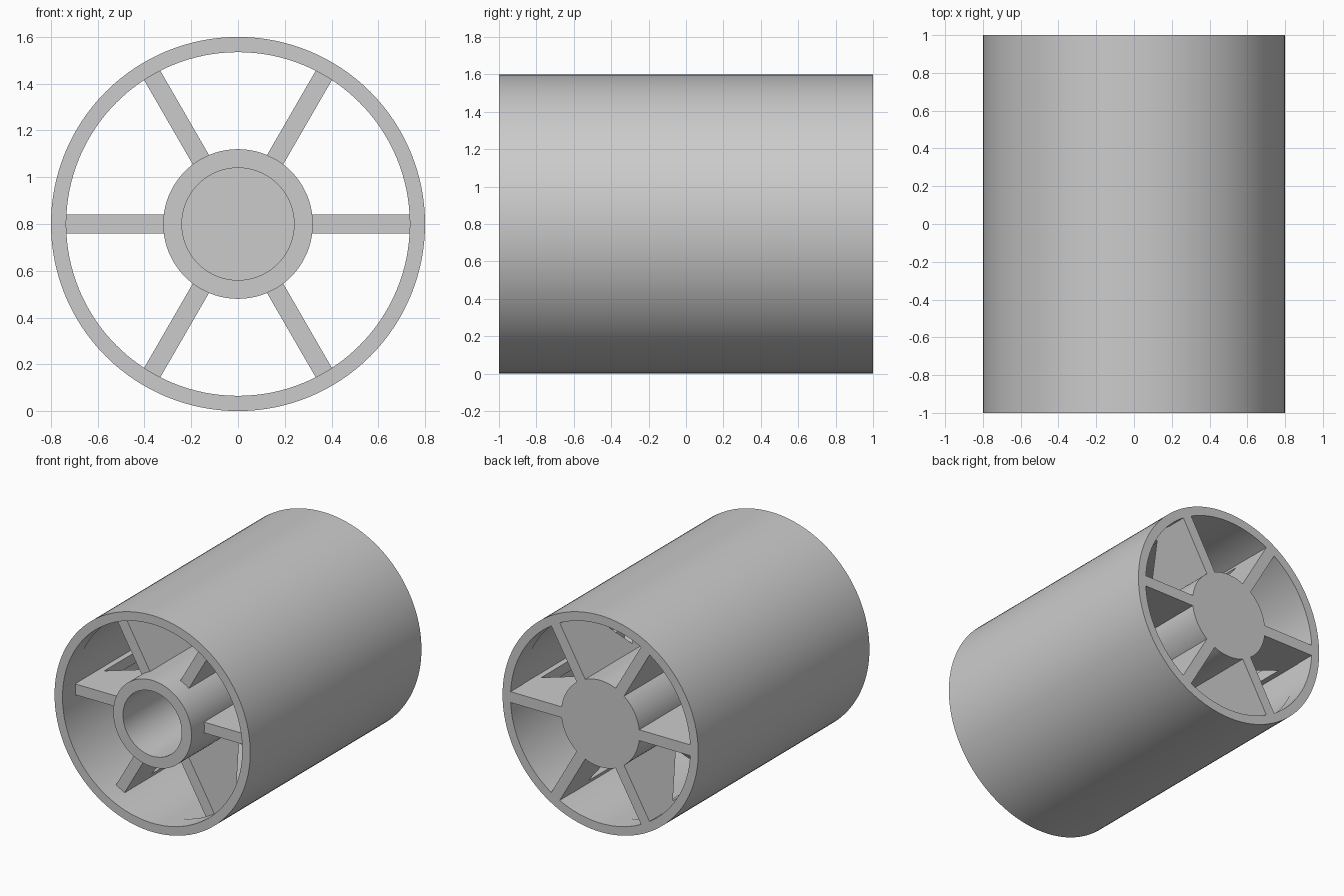
import bpy, bmesh, math

if "Cube" in bpy.data.objects:
    bpy.data.objects.remove(bpy.data.objects["Cube"], do_unlink=True)

AXIS_Z = 0.8        # height of the roller axis
RIM, HUB = 0.735, 0.32

grey = bpy.data.materials.new("plain_grey")
grey.use_nodes = True
colour = (0.6, 0.6, 0.6, 1)
grey.diffuse_color = colour
grey.node_tree.nodes["Principled BSDF"].inputs["Base Color"].default_value = colour


def place(name, mesh, angle=0.0):
    """Add a mesh on the roller axis, turned about it."""
    obj = bpy.data.objects.new(name, mesh)
    bpy.context.scene.collection.objects.link(obj)
    obj.location.z = AXIS_Z
    obj.rotation_euler.y = angle
    mesh.materials.clear()
    mesh.materials.append(grey)
    return obj


def lathe(name, profile, closed, steps=128):
    """Spin an (radius, y) profile about the y axis."""
    bm = bmesh.new()
    verts = [bm.verts.new((r, y, 0)) for r, y in profile]
    edges = [bm.edges.new(pair) for pair in zip(verts, verts[1:])]
    if closed:
        edges.append(bm.edges.new((verts[-1], verts[0])))
    bmesh.ops.spin(bm, geom=verts + edges, cent=(0, 0, 0), axis=(0, 1, 0),
                   angle=math.tau, steps=steps)
    bmesh.ops.remove_doubles(bm, verts=bm.verts, dist=1e-4)
    bmesh.ops.recalc_face_normals(bm, faces=bm.faces)
    mesh = bpy.data.meshes.new(name)
    bm.to_mesh(mesh)
    bm.free()
    obj = place(name, mesh)
    bpy.ops.object.select_all(action="DESELECT")
    obj.select_set(True)
    bpy.context.view_layer.objects.active = obj
    bpy.ops.object.shade_smooth_by_angle(angle=math.radians(30))
    return obj


# Outer drum, with a fine lip at both ends
lathe("outer_drum", [(0.8, -1), (0.8, 1), (RIM, 1), (RIM, 0.85), (RIM + 0.003, 0.85),
                     (RIM + 0.003, -0.85), (RIM, -0.85), (RIM, -1)], True)

# Hub, bored from the front and closed at the back
lathe("hub", [(0, 1), (HUB, 1), (HUB, -1), (0.24, -1), (0.24, 0.9), (0, 0.9)], False)


# Spoke plate: an outline with three triangular windows
def spoke_mesh():
    curve = bpy.data.curves.new("spoke_outline", "CURVE")
    curve.dimensions = "2D"
    curve.fill_mode = "BOTH"
    curve.extrude = 0.04

    def outline(points):
        spline = curve.splines.new("POLY")
        spline.points.add(len(points) - 1)
        for point, (s, y) in zip(spline.points, points):
            point.co = (s, y, 0, 1)
        spline.use_cyclic_u = True

    inner, outer = HUB - 0.01, RIM + 0.005
    outline([(inner, -0.85), (outer, -0.85), (outer, 1), (inner, 1)])
    base, gap, start = 0.56, 0.075, -0.57
    for i in range(3):
        y = start + i * (base / 2 + gap)
        wide, tip = (0.695, 0.36) if i % 2 == 0 else (0.36, 0.695)
        outline([(wide, y), (wide, y + base), (tip, y + base / 2)])

    helper = bpy.data.objects.new("spoke_helper", curve)
    bpy.context.scene.collection.objects.link(helper)
    graph = bpy.context.evaluated_depsgraph_get()
    mesh = bpy.data.meshes.new_from_object(helper.evaluated_get(graph))
    bpy.data.objects.remove(helper, do_unlink=True)
    bm = bmesh.new()
    bm.from_mesh(mesh)
    bmesh.ops.remove_doubles(bm, verts=bm.verts, dist=1e-4)
    bmesh.ops.recalc_face_normals(bm, faces=bm.faces)
    for face in bm.faces:
        face.smooth = False
    bm.to_mesh(mesh)
    bm.free()
    return mesh


plate = spoke_mesh()
for k in range(6):
    place(f"spoke_{k + 1}", plate, k * math.tau / 6)
